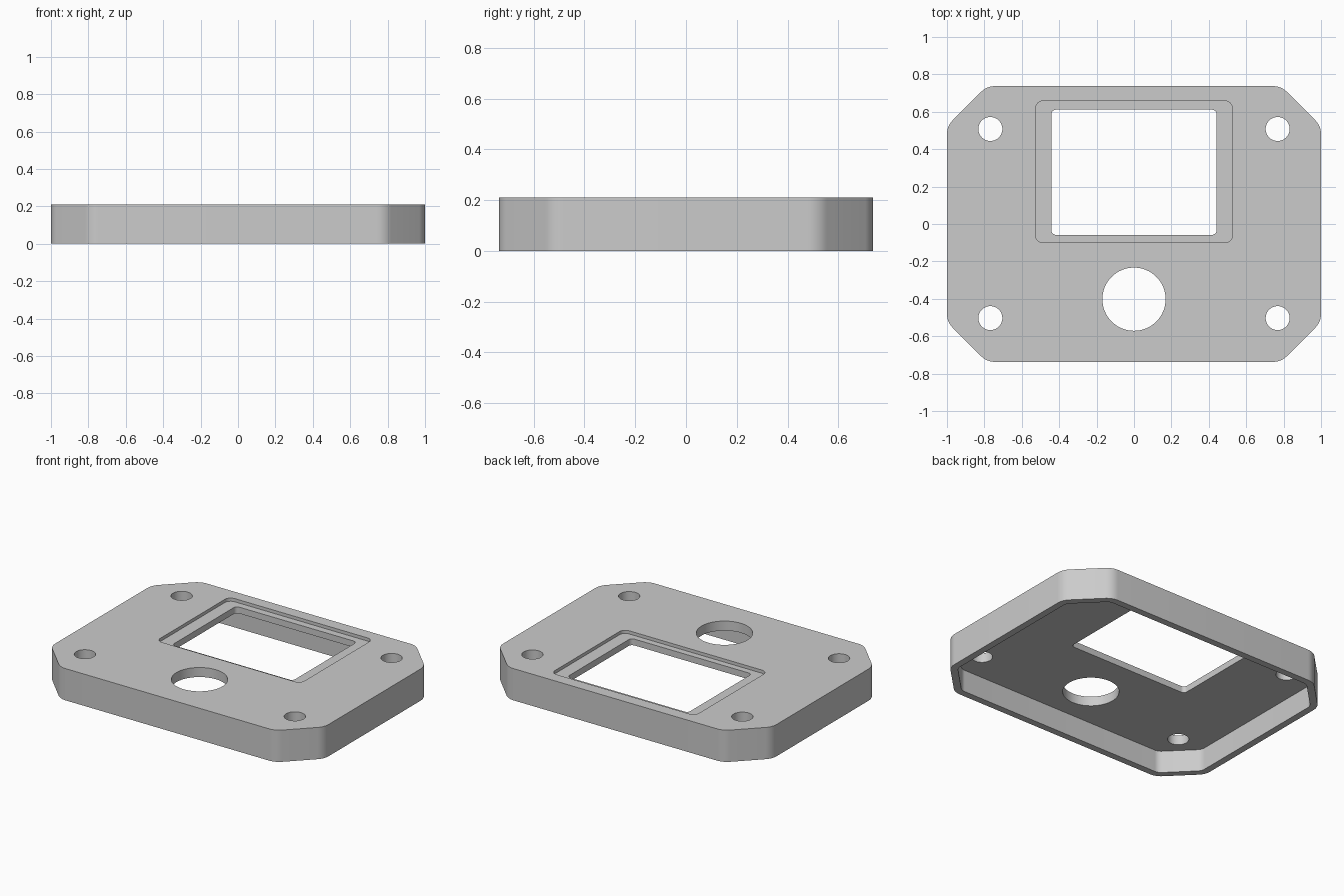
import bpy
import bmesh
from math import pi, cos, sin, tan, radians
from mathutils import Vector

cube = bpy.data.objects.get("Cube")
if cube:
    bpy.data.objects.remove(cube, do_unlink=True)

WIDTH, DEPTH, HEIGHT = 2.0, 1.474, 0.21
CHAMFER, FILLET = 0.213, 0.105
WALL, PLATE, RECESS = 0.045, 0.063, 0.021


def rounded(corners, radius, steps=8):
    """Fillet every corner of a convex counter-clockwise outline."""
    points = []
    for i, corner in enumerate(corners):
        p = Vector(corner)
        a = (Vector(corners[i - 1]) - p).normalized()
        b = (Vector(corners[(i + 1) % len(corners)]) - p).normalized()
        half = a.angle(b) / 2
        centre = p + (a + b).normalized() * radius / sin(half)
        start = p + a * radius / tan(half) - centre
        turn = pi - 2 * half
        for k in range(steps + 1):
            t = turn * k / steps
            points.append((centre.x + start.x * cos(t) - start.y * sin(t),
                           centre.y + start.x * sin(t) + start.y * cos(t)))
    return points


def octagon(inset):
    x, y = WIDTH / 2 - inset, DEPTH / 2 - inset
    c = CHAMFER - inset * (2 - 2 ** 0.5)
    corners = [(x, c - y), (x, y - c), (x - c, y), (c - x, y),
               (-x, y - c), (-x, c - y), (c - x, -y), (x - c, -y)]
    return rounded(corners, FILLET - inset)


def rectangle(x, y0, y1, radius):
    return rounded([(-x, y0), (x, y0), (x, y1), (-x, y1)], radius)


def circle(x, y, radius, count=64):
    return [(x + radius * cos(2 * pi * i / count),
             y + radius * sin(2 * pi * i / count)) for i in range(count)]


def prism(name, outline, z0, z1):
    bm = bmesh.new()
    face = bm.faces.new([bm.verts.new((x, y, z0)) for x, y in outline])
    top = bmesh.ops.extrude_face_region(bm, geom=[face])["geom"]
    bmesh.ops.translate(bm, vec=(0, 0, z1 - z0),
                        verts=[v for v in top if isinstance(v, bmesh.types.BMVert)])
    bmesh.ops.recalc_face_normals(bm, faces=bm.faces)
    mesh = bpy.data.meshes.new(name)
    bm.to_mesh(mesh)
    bm.free()
    obj = bpy.data.objects.new(name, mesh)
    bpy.context.collection.objects.link(obj)
    return obj


# Solid cover with chamfered, softened corners
cover = prism("panel_cover", octagon(0), 0, HEIGHT)
grey = bpy.data.materials.new("plain grey")
grey.use_nodes = True
colour = (0.6, 0.6, 0.6, 1)
grey.diffuse_color = colour
grey.node_tree.nodes["Principled BSDF"].inputs["Base Color"].default_value = colour
cover.data.materials.append(grey)

# Hollow underside, display window with stepped recess, and round holes
below, above = -0.1, HEIGHT + 0.1
cutters = [
    prism("hollow_cutter", octagon(WALL), below, HEIGHT - PLATE),
    prism("recess_cutter", rectangle(0.527, -0.1, 0.658, 0.042), HEIGHT - RECESS, above),
    prism("window_cutter", rectangle(0.442, -0.058, 0.611, 0.025), below, above),
    prism("dial_hole_cutter", circle(0, -0.402, 0.169), below, above),
]
for x in (-0.768, 0.768):
    for y in (-0.503, 0.508):
        cutters.append(prism("screw_hole_cutter", circle(x, y, 0.064), below, above))

bpy.ops.object.select_all(action="DESELECT")
cover.select_set(True)
bpy.context.view_layer.objects.active = cover
for cutter in cutters:
    cutter.hide_render = True
    cut = cover.modifiers.new("cut", "BOOLEAN")
    cut.operation = "DIFFERENCE"
    cut.solver = "EXACT"
    cut.object = cutter
    bpy.ops.object.modifier_apply(modifier=cut.name)
    bpy.data.objects.remove(cutter, do_unlink=True)

bpy.ops.object.shade_smooth_by_angle(angle=radians(30))
